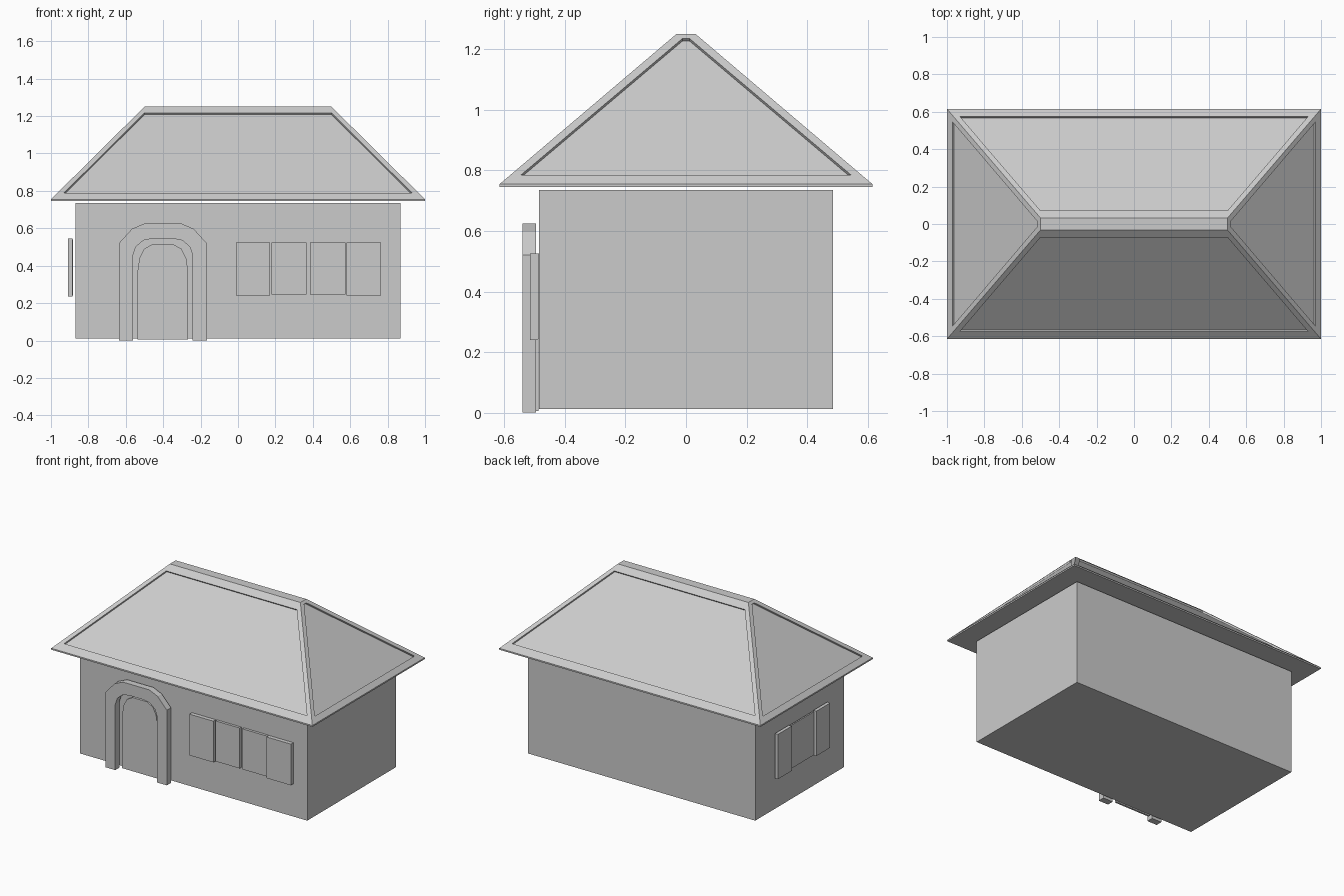
import bpy, bmesh
from mathutils import Vector

cube = bpy.data.objects.get("Cube")
if cube:
    bpy.data.objects.remove(cube, do_unlink=True)

grey = bpy.data.materials.new("light grey")
grey.use_nodes = True
grey.diffuse_color = (0.6, 0.6, 0.6, 1)
grey.node_tree.nodes["Principled BSDF"].inputs["Base Color"].default_value = (0.6, 0.6, 0.6, 1)


def finish(name, bm):
    bmesh.ops.remove_doubles(bm, verts=bm.verts, dist=0.0001)
    bmesh.ops.recalc_face_normals(bm, faces=bm.faces)
    mesh = bpy.data.meshes.new(name)
    bm.to_mesh(mesh)
    bm.free()
    mesh.materials.append(grey)
    obj = bpy.data.objects.new(name, mesh)
    bpy.context.collection.objects.link(obj)
    return obj


def box(name, x, y, z):
    bm = bmesh.new()
    bmesh.ops.create_cube(bm, size=1)
    for v in bm.verts:
        v.co = [lo + (hi - lo) * (c + 0.5) for (lo, hi), c in zip((x, y, z), v.co)]
    return finish(name, bm)


def prism(name, outline, y0, y1):
    """Extrude an x-z outline from y0 to y1."""
    bm = bmesh.new()
    face = bm.faces.new([bm.verts.new((x, y0, z)) for x, z in outline])
    ext = bmesh.ops.extrude_face_region(bm, geom=[face])
    moved = [g for g in ext["geom"] if isinstance(g, bmesh.types.BMVert)]
    bmesh.ops.translate(bm, verts=moved, vec=(0, y1 - y0, 0))
    return finish(name, bm)


def mirrored(half, cx):
    """Complete a left-hand arch outline around cx."""
    return [(cx - d, z) for d, z in half] + [(cx + d, z) for d, z in reversed(half)]


# Walls
box("walls", (-0.87, 0.87), (-0.485, 0.485), (0.012, 0.735))

# Hip roof with a flat ridge and a recessed panel in every slope
EAVE_X, EAVE_Y, BASE, EAVE, TOP = 1.0, 0.615, 0.745, 0.755, 1.25
RIDGE_X, RIDGE_Y, RECESS = 0.5, 0.032, 0.012
roof = bmesh.new()


def quad(points):
    roof.faces.new([roof.verts.new(p) for p in points])


def slope(outer, inner):
    normal = (outer[1] - outer[0]).cross(outer[2] - outer[0]).normalized()
    if normal.z < 0:
        normal.negate()
    # Keep the panel rim exactly on the slope plane
    inner = [p - normal * (p - outer[0]).dot(normal) for p in inner]
    deep = [p - normal * RECESS for p in inner]
    for i in range(4):
        j = (i + 1) % 4
        quad([outer[i], outer[j], inner[j], inner[i]])
        quad([inner[i], inner[j], deep[j], deep[i]])
    quad(deep)


for s in (-1, 1):
    long_outer = [(-EAVE_X, EAVE_Y, EAVE), (EAVE_X, EAVE_Y, EAVE),
                  (RIDGE_X, RIDGE_Y, TOP), (-RIDGE_X, RIDGE_Y, TOP)]
    long_inner = [(-0.93, 0.574, 0.79), (0.93, 0.574, 0.79),
                  (0.5, 0.072, 1.217), (-0.5, 0.072, 1.217)]
    slope(*[[Vector((x, s * y, z)) for x, y, z in ring] for ring in (long_outer, long_inner)])
    end_outer = [(EAVE_X, -EAVE_Y, EAVE), (EAVE_X, EAVE_Y, EAVE),
                 (RIDGE_X, RIDGE_Y, TOP), (RIDGE_X, -RIDGE_Y, TOP)]
    end_inner = [(0.97, -0.545, 0.785), (0.97, 0.545, 0.785),
                 (0.515, 0.012, 1.235), (0.515, -0.012, 1.235)]
    slope(*[[Vector((s * x, y, z)) for x, y, z in ring] for ring in (end_outer, end_inner)])

corners = [(-1, -1), (1, -1), (1, 1), (-1, 1)]
quad([(a * RIDGE_X, b * RIDGE_Y, TOP) for a, b in corners])
quad([(a * EAVE_X, b * EAVE_Y, BASE) for a, b in corners])
for (a, b), (c, d) in zip(corners, corners[1:] + corners[:1]):
    quad([(a * EAVE_X, b * EAVE_Y, BASE), (c * EAVE_X, d * EAVE_Y, BASE),
          (c * EAVE_X, d * EAVE_Y, EAVE), (a * EAVE_X, b * EAVE_Y, EAVE)])
finish("roof", roof)

# Arched door surround and door
DOOR_X = -0.402
outer = [(0.235, 0), (0.235, 0.52), (0.165, 0.597), (0.1, 0.625)]
inner = [(0.16, 0), (0.16, 0.455), (0.145, 0.5), (0.105, 0.535), (0.055, 0.545)]
prism("door_surround", mirrored(outer, DOOR_X) + mirrored(inner, DOOR_X)[::-1], -0.54, -0.495)
door = [(0.135, 0.005), (0.135, 0.37), (0.125, 0.44), (0.1, 0.49), (0.055, 0.515)]
prism("door", mirrored(door, DOOR_X), -0.5, -0.487)

# Front window: two panes between proud shutters
for name, x in (("left_pane", (0.385, 0.575)), ("right_pane", (0.18, 0.365))):
    box("front_window_" + name, x, (-0.503, -0.485), (0.245, 0.525))
for name, x in (("left_shutter", (0.58, 0.765)), ("right_shutter", (-0.012, 0.172))):
    box("front_window_" + name, x, (-0.515, -0.487), (0.24, 0.525))

# Side window: one pane between proud shutters
box("side_window_pane", (-0.893, -0.883), (-0.125, 0.135), (0.24, 0.54))
for name, y in (("front_shutter", (-0.28, -0.13)), ("back_shutter", (0.14, 0.29))):
    box("side_window_" + name, (-0.908, -0.885), y, (0.235, 0.545))
